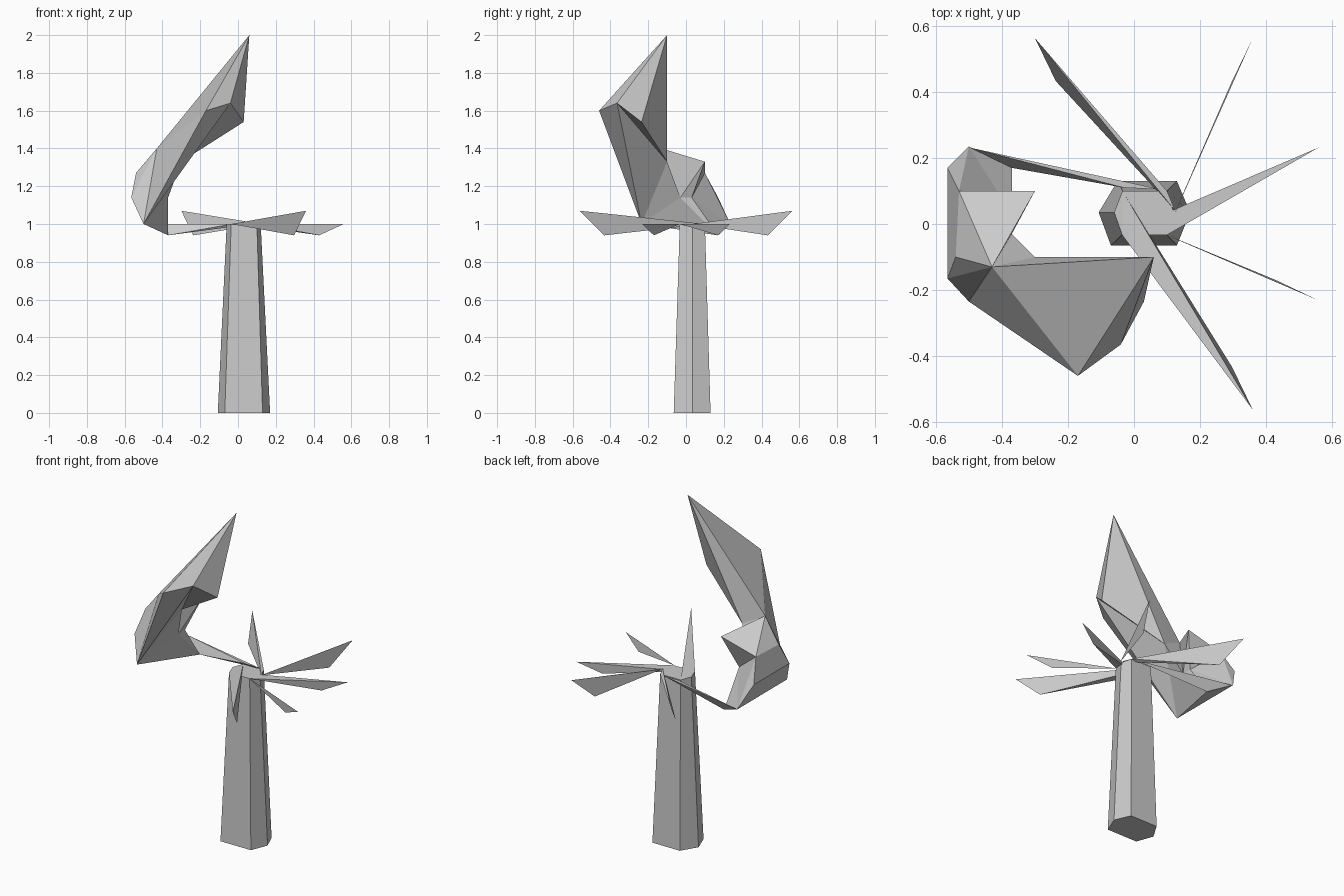
import bpy

if "Cube" in bpy.data.objects:
    bpy.data.objects.remove(bpy.data.objects["Cube"])

def make(name, points, faces):
    """Build a flat-shaded mesh from named points and faces."""
    keys = list(points)
    mesh = bpy.data.meshes.new(name)
    mesh.from_pydata([points[k] for k in keys], [],
                     [[keys.index(k) for k in f.split()] for f in faces])
    obj = bpy.data.objects.new(name, mesh)
    bpy.context.collection.objects.link(obj)
    return obj

# tapered six-sided stem
foot = [(0.17, 0.035), (0.13, 0.13), (-0.05, 0.13), (-0.107, 0.035), (-0.07, -0.065), (0.13, -0.065)]
head = [(0.12, 0.035), (0.10, 0.10), (-0.035, 0.10), (-0.06, 0.035), (-0.036, -0.033), (0.10, -0.033)]
stem = {f"a{i}": (x, y, 0) for i, (x, y) in enumerate(foot)}
stem.update({f"b{i}": (x, y, 1) for i, (x, y) in enumerate(head)})
sides = [f"a{i} a{(i+1) % 6} b{(i+1) % 6} b{i}" for i in range(6)]
make("stem", stem, sides + ["a5 a4 a3 a2 a1 a0", "b0 b1 b2 b3 b4 b5"])

# thin pointed leaves: two base points, a tip and a hanging keel
CX = 0.03
def leaf(name, sx, sy, steep, base1, base2):
    tip, keel = (((0.33, 0.563, 1.07), (0.267, 0.433, 0.94)) if steep
                 else ((0.53, 0.232, 1.0), (0.40, 0.17, 0.94)))
    place = lambda p: (CX + sx * p[0], sy * p[1], p[2])
    make(name, {"p": (*base1, 1.0), "q": (*base2, 1.0), "t": place(tip), "k": place(keel)},
         ["p q t", "p k q", "q k t", "p t k"])

leaf("leaf_back_left", -1, 1, True, (0.10, 0.10), (0.125, 0.04))
leaf("leaf_back_right", 1, 1, True, (0.125, 0.035), (0.13, 0.05))
leaf("leaf_right_rear", 1, 1, False, (0.02, 0.0), (0.10, -0.033))
leaf("leaf_right_front", 1, -1, False, (0.10, -0.033), (0.125, -0.045))
leaf("leaf_front_right", 1, -1, True, (-0.035, 0.10), (-0.036, -0.033))
leaf("leaf_left", -1, 1, False, (-0.03, 0.11), (0.08, 0.105))

# faceted, folded bloom rising from the left leaf
bloom = {
    "r1": (-0.50, 0.235, 1.0), "r2": (-0.565, 0.17, 1.14), "r3": (-0.53, 0.10, 1.27),
    "f1": (-0.50, -0.235, 1.0), "f2": (-0.565, -0.165, 1.14), "f3": (-0.54, -0.10, 1.27),
    "low": (-0.37, 0.17, 0.94), "k1": (-0.37, 0.03, 1.14), "k2": (-0.37, -0.03, 1.14),
    "h": (-0.30, 0.10, 1.33), "g": (-0.30, -0.10, 1.33), "c": (-0.43, -0.13, 1.40),
    "apex": (0.06, -0.10, 2.0), "b": (-0.17, -0.46, 1.60),
    "e": (-0.04, -0.365, 1.64), "d": (0.03, -0.235, 1.54),
}
make("bloom", bloom, [
    # outer back and underside
    "r1 r2 f2 f1", "r2 r3 f3 f2", "r1 r3 r2", "low r1 f1", "f3 r3 c",
    # inner side and small plate
    "r1 low k1", "r1 k1 r3", "r3 k1 h", "r3 h c", "h k1 k2", "h k2 c", "c k2 g",
    # front
    "low f1 k2", "low k2 k1", "f1 e g", "f1 g k2", "e d g",
    # tall pointed blade
    "f1 b e", "f1 c b", "f1 f2 c", "f2 f3 c", "c apex b",
    "c g apex", "g d apex", "b apex e", "e apex d",
])
